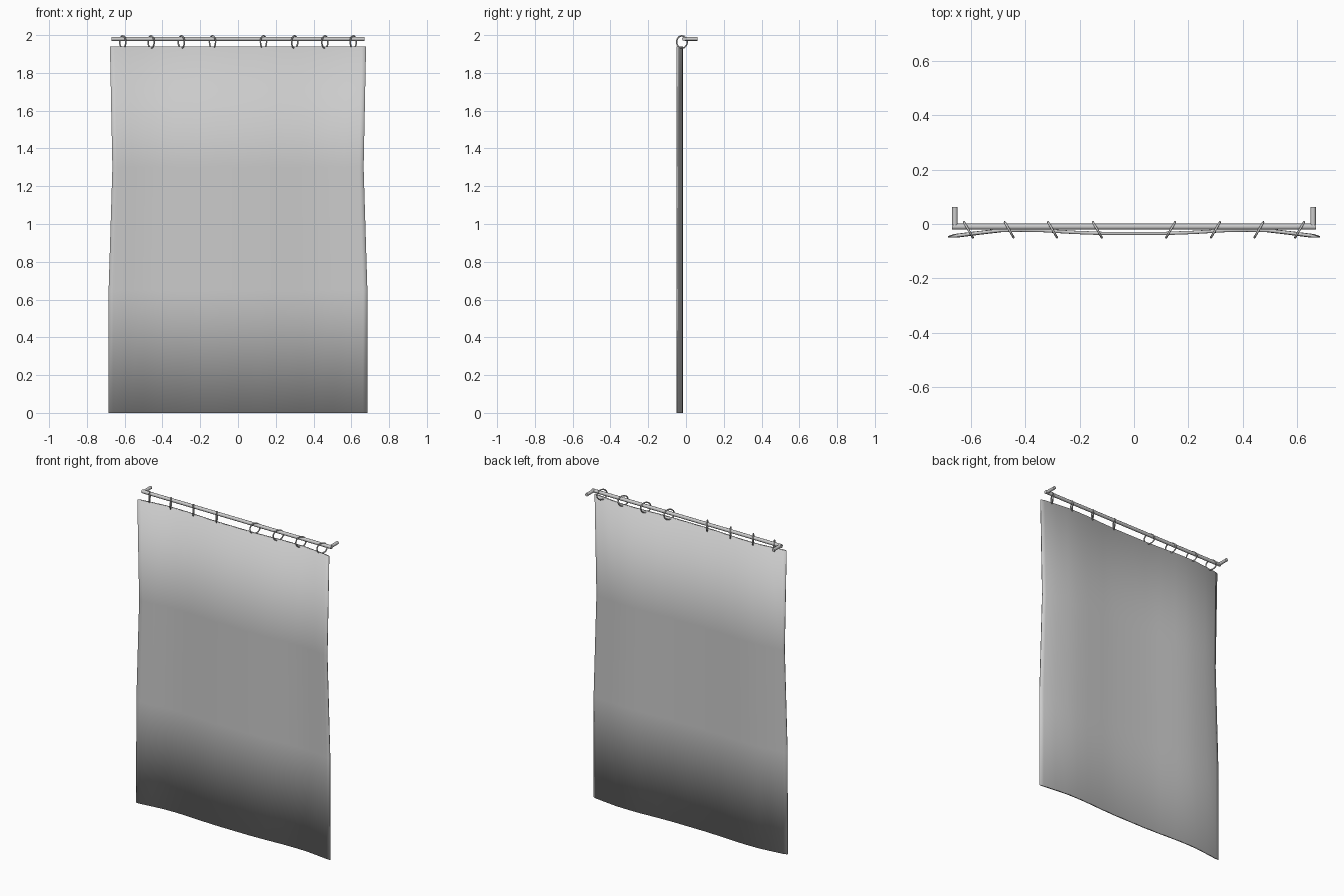
import bpy, bmesh
from math import radians
from mathutils import Vector

if "Cube" in bpy.data.objects:
    bpy.data.objects.remove(bpy.data.objects["Cube"])


def cylinder(name, a, b, radius):
    a, b = Vector(a), Vector(b)
    bpy.ops.mesh.primitive_cylinder_add(vertices=12, radius=radius, depth=(b - a).length,
                                        location=(a + b) / 2)
    ob = bpy.context.object
    ob.name = name
    ob.rotation_mode = 'QUATERNION'
    ob.rotation_quaternion = (b - a).to_track_quat('Z', 'Y')
    bpy.ops.object.shade_smooth_by_angle(angle=radians(40))
    return ob


# Rod and wall brackets
cylinder("curtain_rod", (-0.67, -0.01, 1.98), (0.67, -0.01, 1.98), 0.011)
for side, s in (("left", -1), ("right", 1)):
    cylinder(side + "_bracket", (s * 0.66, -0.01, 1.98), (s * 0.66, 0.062, 1.98), 0.010)

# Hanging rings, mirrored about the centre
for i, x in enumerate((0.135, 0.30, 0.46, 0.61)):
    for side, s in (("left", -1), ("right", 1)):
        bpy.ops.mesh.primitive_torus_add(major_segments=20, minor_segments=8,
                                         major_radius=0.0325, minor_radius=0.004,
                                         location=(s * x, -0.0215, 1.9635),
                                         rotation=(radians(90), 0, s * radians(60)))
        bpy.context.object.name = f"{side}_ring_{i + 1}"
        bpy.ops.object.shade_smooth()

# Curtain: half profile (x, y, half thickness), mirrored, lofted through four rows
half = [(0.0, -0.035, 0.006), (0.11, -0.035, 0.006), (0.22, -0.031, 0.006),
        (0.34, -0.024, 0.006), (0.42, -0.0225, 0.006), (0.50, -0.024, 0.006),
        (0.58, -0.033, 0.006), (0.66, -0.043, 0.006), (0.684, -0.047, 0.002)]
line = [(-x, y, t) for x, y, t in half[:0:-1]] + half
rows = [(0.0, 0.686), (0.65, 0.685), (1.30, 0.665), (1.94, 0.678)]

bm = bmesh.new()
grid = []
for z, w in rows:
    k = w / 0.684
    front = [bm.verts.new((x * k, y - t, z)) for x, y, t in line]
    back = [bm.verts.new((x * k, y + t, z)) for x, y, t in line]
    grid.append((front, back))
n = len(line)
for (f0, b0), (f1, b1) in zip(grid, grid[1:]):
    for i in range(n - 1):
        bm.faces.new((f0[i], f0[i + 1], f1[i + 1], f1[i]))
        bm.faces.new((b0[i], b1[i], b1[i + 1], b0[i + 1]))
    for e in (0, n - 1):
        bm.faces.new((f0[e], f1[e], b1[e], b0[e]))
for f, b in (grid[0], grid[-1]):
    for i in range(n - 1):
        bm.faces.new((f[i], f[i + 1], b[i + 1], b[i]))
bmesh.ops.recalc_face_normals(bm, faces=bm.faces)
for f in bm.faces:
    f.smooth = True
mesh = bpy.data.meshes.new("curtain")
bm.to_mesh(mesh)
bm.free()
bpy.context.collection.objects.link(bpy.data.objects.new("curtain", mesh))
